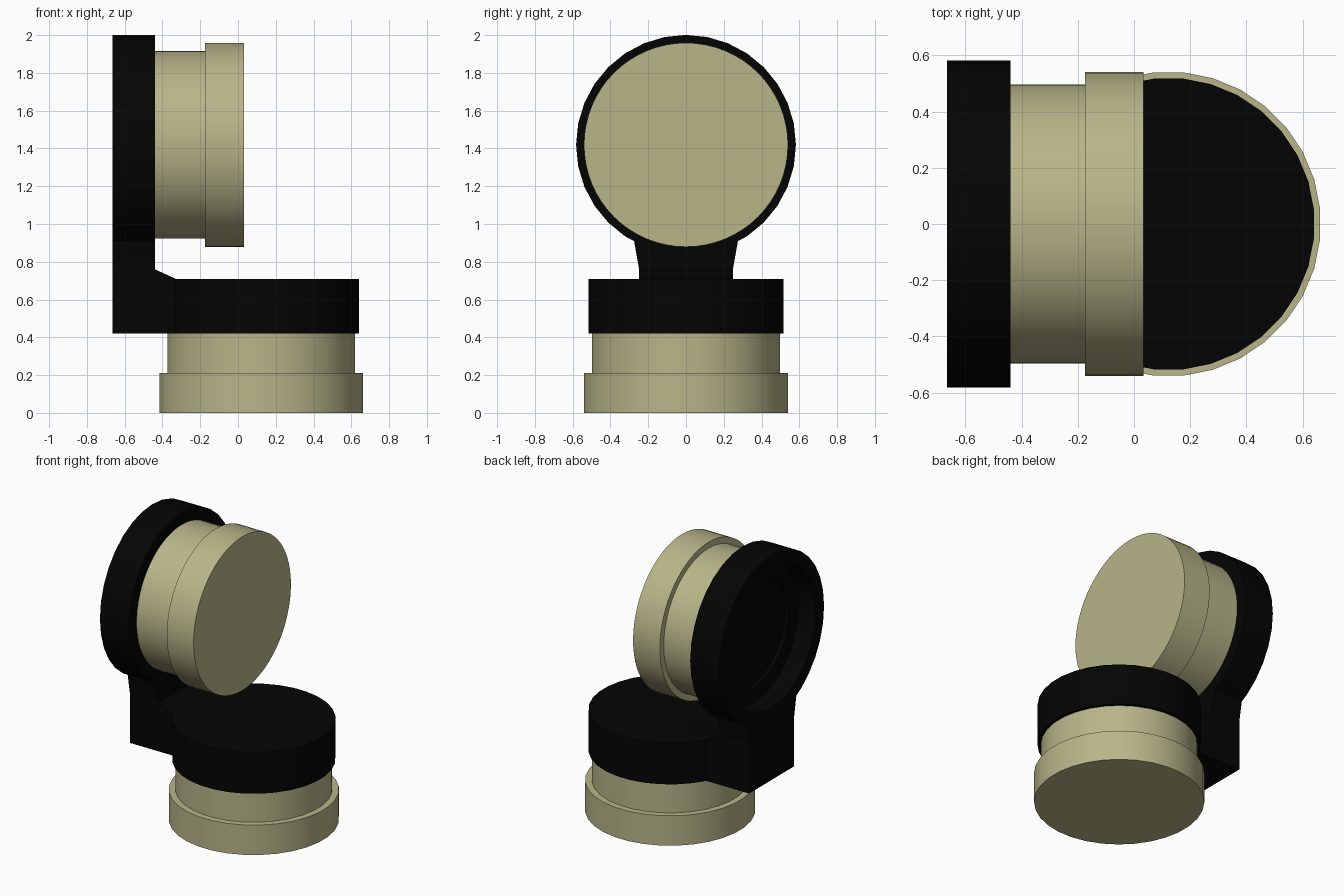
import bpy, bmesh, math
from mathutils import Vector, Matrix

if "Cube" in bpy.data.objects:
    bpy.data.objects.remove(bpy.data.objects["Cube"])


def material(name, rgb):
    m = bpy.data.materials.new(name)
    m.diffuse_color = (*rgb, 1)
    m.use_nodes = True
    m.node_tree.nodes["Principled BSDF"].inputs["Base Color"].default_value = m.diffuse_color
    return m


BLACK = material("black plastic", (0.0012, 0.0012, 0.0012))
TAN = material("tan", (0.48, 0.465, 0.25))


def finish(name, bm, mat):
    bmesh.ops.remove_doubles(bm, verts=bm.verts, dist=1e-5)
    bmesh.ops.recalc_face_normals(bm, faces=bm.faces)
    me = bpy.data.meshes.new(name)
    bm.to_mesh(me)
    bm.free()
    me.materials.append(mat)
    ob = bpy.data.objects.new(name, me)
    bpy.context.collection.objects.link(ob)
    bpy.context.view_layer.objects.active = ob
    ob.select_set(True)
    bpy.ops.object.shade_smooth_by_angle(angle=math.radians(30))
    ob.select_set(False)
    return ob


def lathe(name, profile, centre, along_x, mat, sides=32, turn=0.0):
    """Revolve (radius, position) points around z or x, starting at a turned angle."""
    bm = bmesh.new()
    axis = Vector((1, 0, 0)) if along_x else Vector((0, 0, 1))
    side = Vector((0, 0, 1)) if along_x else Vector((1, 0, 0))
    side = Matrix.Rotation(turn * math.tau / sides, 3, axis) @ side
    c = Vector(centre)
    vs = [bm.verts.new(c + side * r + axis * p) for r, p in profile]
    es = [bm.edges.new(pair) for pair in zip(vs, vs[1:])]
    bmesh.ops.spin(bm, geom=vs + es, cent=c, axis=axis,
                   angle=math.tau, steps=sides, use_merge=True)
    return finish(name, bm, mat)


def prism(name, pts, direction, mat):
    bm = bmesh.new()
    f = bm.faces.new([bm.verts.new(p) for p in pts])
    ext = bmesh.ops.extrude_face_region(bm, geom=[f], use_keep_orig=True)
    bmesh.ops.translate(bm, vec=direction,
                        verts=[v for v in ext["geom"] if isinstance(v, bmesh.types.BMVert)])
    return finish(name, bm, mat)


low = (0.123, 0, 0)
high = (0, 0, 1.419)

# Lower joint: stepped tan base and black housing
lathe("lower_cap", [(0, 0), (0.542, 0), (0.542, 0.21), (0.499, 0.21), (0.499, 0.43), (0, 0.43)],
      low, False, TAN, turn=0.5)
lathe("lower_housing", [(0, 0.42), (0.52, 0.42), (0.52, 0.71), (0, 0.71)],
      low, False, BLACK, turn=0.5)

# Upper joint: stepped tan cap and black housing with a deep recessed back
lathe("upper_cap", [(0, -0.45), (0.497, -0.45), (0.497, -0.175), (0.54, -0.175),
                    (0.54, 0.033), (0, 0.033)], high, True, TAN, 64)
lathe("upper_housing", [(0, -0.44), (0.582, -0.44), (0.582, -0.665), (0.49, -0.665),
                        (0.49, -0.53), (0.38, -0.53), (0.38, -0.505), (0.035, -0.505),
                        (0.035, -0.515), (0, -0.515)], high, True, BLACK)

# Bent bracket linking the two housings
prism("bracket", [(x, -0.25, z) for x, z in
                  [(-0.665, 0.42), (0, 0.42), (0, 0.71), (-0.33, 0.71),
                   (-0.44, 0.76), (-0.44, 0.77), (-0.665, 0.77)]], (0, 0.5, 0), BLACK)
prism("bracket_flare", [(-0.665, y, z) for y, z in
                        [(-0.25, 0.77), (0.25, 0.77), (0.275, 0.91), (-0.275, 0.91)]],
      (0.225, 0, 0), BLACK)
